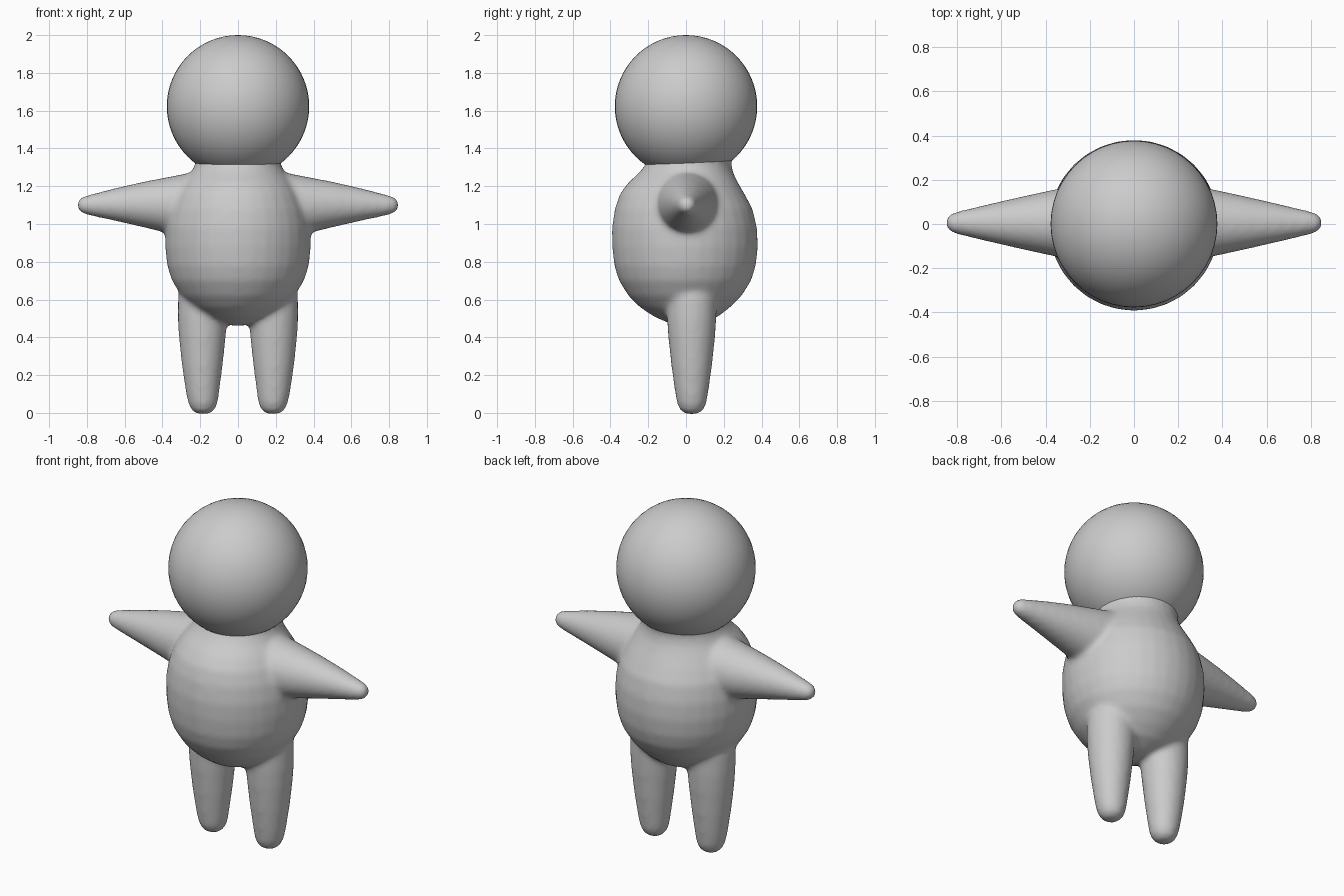
import bpy, bmesh
from math import cos, sin, tau
from mathutils import Vector

if "Cube" in bpy.data.objects:
    bpy.data.objects.remove(bpy.data.objects["Cube"])

grey = bpy.data.materials.new("plain grey")
grey.use_nodes = True
colour = (0.6, 0.6, 0.6, 1)
grey.diffuse_color = colour
grey.node_tree.nodes["Principled BSDF"].inputs["Base Color"].default_value = colour


def loft(bm, rings, u, v, sides=32):
    """Closed tube through (centre, radius) rings lying in the plane u, v."""
    loops = []
    for centre, r in rings:
        loops.append([bm.verts.new(Vector(centre) + r * (cos(tau * i / sides) * u + sin(tau * i / sides) * v))
                      for i in range(sides)])
    for a, b in zip(loops, loops[1:]):
        for i in range(sides):
            j = (i + 1) % sides
            bm.faces.new((a[i], a[j], b[j], b[i]))
    bm.faces.new(loops[0][::-1])
    bm.faces.new(loops[-1])


X, Y, Z = Vector((1, 0, 0)), Vector((0, 1, 0)), Vector((0, 0, 1))
bm = bmesh.new()

# Torso: height, front-back offset, radius, up to the neck inside the head
torso = [(.462, 0, .03), (.475, 0, .09), (.51, 0, .17), (.56, -.005, .24), (.62, -.005, .3),
         (.7, -.005, .35), (.78, -.005, .375), (.88, -.005, .386), (.98, -.008, .384),
         (1.08, -.012, .365), (1.16, -.02, .33), (1.22, -.015, .29), (1.27, 0, .25),
         (1.32, .015, .225), (1.4, .03, .23), (1.5, 0, .2)]
loft(bm, [((0, y, z), r) for z, y, r in torso], X, Y)

# Arms and legs, the same on both sides
arm = [(.1, 1.1, .185), (.25, 1.1, .172), (.38, 1.1, .147), (.5, 1.103, .121), (.65, 1.103, .087),
       (.79, 1.1, .054), (.83, 1.1, .042), (.852, 1.1, .018)]
leg = [(-.006, .185, .03), (.012, .185, .06), (.05, .186, .078), (.12, .188, .09), (.25, .189, .108),
       (.4, .189, .124), (.5, .188, .131), (.6, .185, .133), (.72, .17, .13)]
for side in (-1, 1):
    loft(bm, [((side * x, .005, z), r) for x, z, r in arm], Y, Z)
    loft(bm, [((side * x, .03, z), r) for z, x, r in leg], X, Y)
bmesh.ops.recalc_face_normals(bm, faces=bm.faces)

mesh = bpy.data.meshes.new("body")
bm.to_mesh(mesh)
bm.free()
mesh.materials.append(grey)
body = bpy.data.objects.new("body", mesh)
bpy.context.collection.objects.link(body)

# Fuse the parts into one skin and soften the joints
fuse = body.modifiers.new("fuse", 'REMESH')
fuse.mode = 'VOXEL'
fuse.voxel_size = 0.015
fuse.use_smooth_shade = True
soften = body.modifiers.new("soften", 'SMOOTH')
soften.factor = 0.5
soften.iterations = 10

# Head
bpy.ops.mesh.primitive_uv_sphere_add(segments=48, ring_count=32, radius=.377, location=(0, 0, 1.623))
head = bpy.context.object
head.name = "head"
head.data.materials.append(grey)
bpy.ops.object.shade_smooth()
